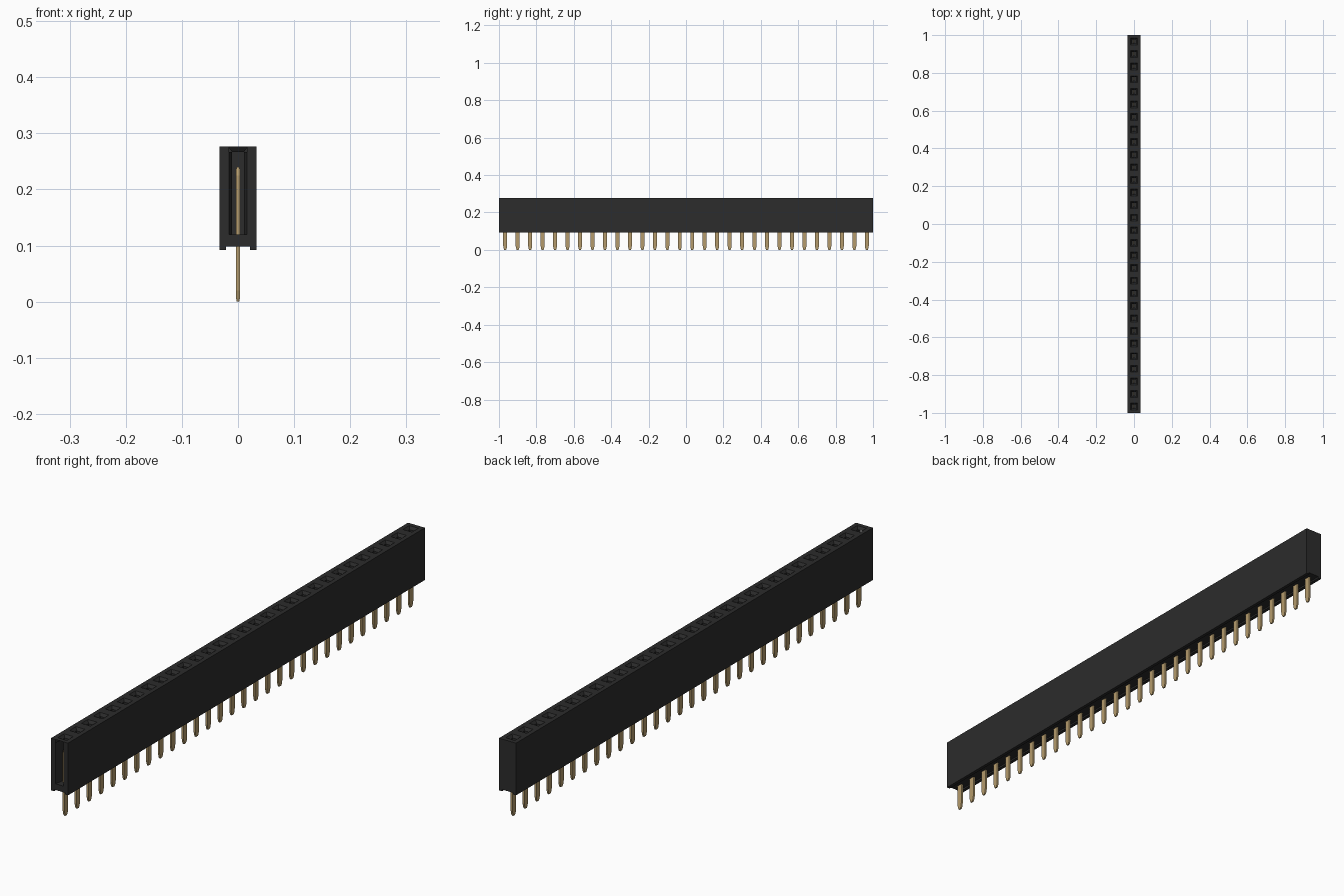
import bpy
import bmesh
from mathutils import Vector

cube = bpy.data.objects.get("Cube")
if cube:
    bpy.data.objects.remove(cube)

COUNT = 30
PITCH = 2 / COUNT
HALF = PITCH / 2
TOP, THROAT, FLOOR, CEIL, FOOT = 0.277, 0.267, 0.12, 0.098, 0.092
MOUTH, BORE, SLOT, CHANNEL = 0.018, 0.0107, 0.016, 0.0215


def material(name, rgb):
    mat = bpy.data.materials.new(name)
    mat.use_nodes = True
    mat.diffuse_color = (*rgb, 1)
    bsdf = mat.node_tree.nodes["Principled BSDF"]
    bsdf.inputs["Base Color"].default_value = (*rgb, 1)
    bsdf.inputs["Roughness"].default_value = 0.6
    return mat


def finish(name, bm, mat):
    mesh = bpy.data.meshes.new(name)
    bm.to_mesh(mesh)
    bm.free()
    mesh.materials.append(mat)
    obj = bpy.data.objects.new(name, mesh)
    bpy.context.collection.objects.link(obj)
    return obj


def face(bm, points, toward):
    """Add a face whose normal points along the given direction."""
    f = bm.faces.new([bm.verts.new(p) for p in points])
    f.normal_update()
    if f.normal.dot(Vector(toward)) < 0:
        f.normal_flip()


def square(y, half, z):
    return [Vector((sx * half, y + sy * half, z))
            for sx, sy in ((-1, -1), (1, -1), (1, 1), (-1, 1))]


def ring(bm, a, b, toward=None, skip=()):
    """Join two four-cornered loops; without a direction, face the axis."""
    axis = sum(a, Vector()) / 4
    for i in range(4):
        if i not in skip:
            j = (i + 1) % 4
            aim = toward or axis - (a[i] + a[j]) / 2
            face(bm, (a[i], a[j], b[j], b[i]), aim)


black = material("black plastic", (0.025, 0.025, 0.025))
gold = material("dull gold", (0.46, 0.33, 0.15))

# Housing: long walls, feet and the channel between the feet
bm = bmesh.new()


def strip(x0, z0, x1, z1, toward):
    face(bm, ((x0, -1, z0), (x1, -1, z1), (x1, 1, z1), (x0, 1, z0)), toward)


for s in (-1, 1):
    strip(s * HALF, FOOT, s * HALF, TOP, (s, 0, 0))
    strip(s * HALF, FOOT, s * CHANNEL, FOOT, (0, 0, -1))
    strip(s * CHANNEL, FOOT, s * CHANNEL, CEIL, (-s, 0, 0))
strip(-CHANNEL, CEIL, CHANNEL, CEIL, (0, 0, -1))

# Housing: closed back end, and front end with a slot into the first socket
half_end = [(CHANNEL, CEIL), (CHANNEL, FOOT), (HALF, FOOT), (HALF, TOP)]
mirrored = [(-x, z) for x, z in reversed(half_end)]
slot = [(-SLOT, TOP), (-SLOT, FLOOR), (SLOT, FLOOR), (SLOT, TOP)]
face(bm, [(x, 1, z) for x, z in half_end + mirrored], (0, 1, 0))
face(bm, [(x, -1, z) for x, z in half_end + slot[::-1] + mirrored], (0, -1, 0))
first = -1 + HALF
inner = first - BORE
for s in (-1, 1):
    face(bm, ((s * SLOT, -1, FLOOR), (s * BORE, inner, FLOOR),
              (s * BORE, inner, THROAT), (s * SLOT, -1, THROAT)), (-s, 0, 0))
face(bm, ((-SLOT, -1, FLOOR), (SLOT, -1, FLOOR),
          (BORE, inner, FLOOR), (-BORE, inner, FLOOR)), (0, 0, 1))

# Housing: one funnelled socket per position
for i in range(COUNT):
    y = first + i * PITCH
    rim, mouth = square(y, HALF, TOP), square(y, MOUTH, TOP)
    throat, floor = square(y, BORE, THROAT), square(y, BORE, FLOOR)
    ring(bm, rim, mouth, (0, 0, 1))
    ring(bm, mouth, throat, (0, 0, 1))
    ring(bm, throat, floor, skip=(0,) if i == 0 else ())
    face(bm, floor, (0, 0, 1))
finish("housing", bm, black)

# Contact pins: flat blades with a tapered tip, running up into the sockets
blade = [(0, 0.0025, 0.005), (0.006, 0.0033, 0.0075), (0.02, 0.0035, 0.0105),
         (0.225, 0.0035, 0.0105), (0.24, 0.003, 0.005)]
bm = bmesh.new()
for i in range(COUNT):
    y = first + i * PITCH
    loops = [[bm.verts.new((sx * hx, y + sy * hy, z))
              for sx, sy in ((-1, -1), (1, -1), (1, 1), (-1, 1))]
             for z, hx, hy in blade]
    bm.faces.new(loops[0][::-1])
    bm.faces.new(loops[-1])
    for low, high in zip(loops, loops[1:]):
        for k in range(4):
            n = (k + 1) % 4
            bm.faces.new((low[k], low[n], high[n], high[k]))
finish("contact_pins", bm, gold)
